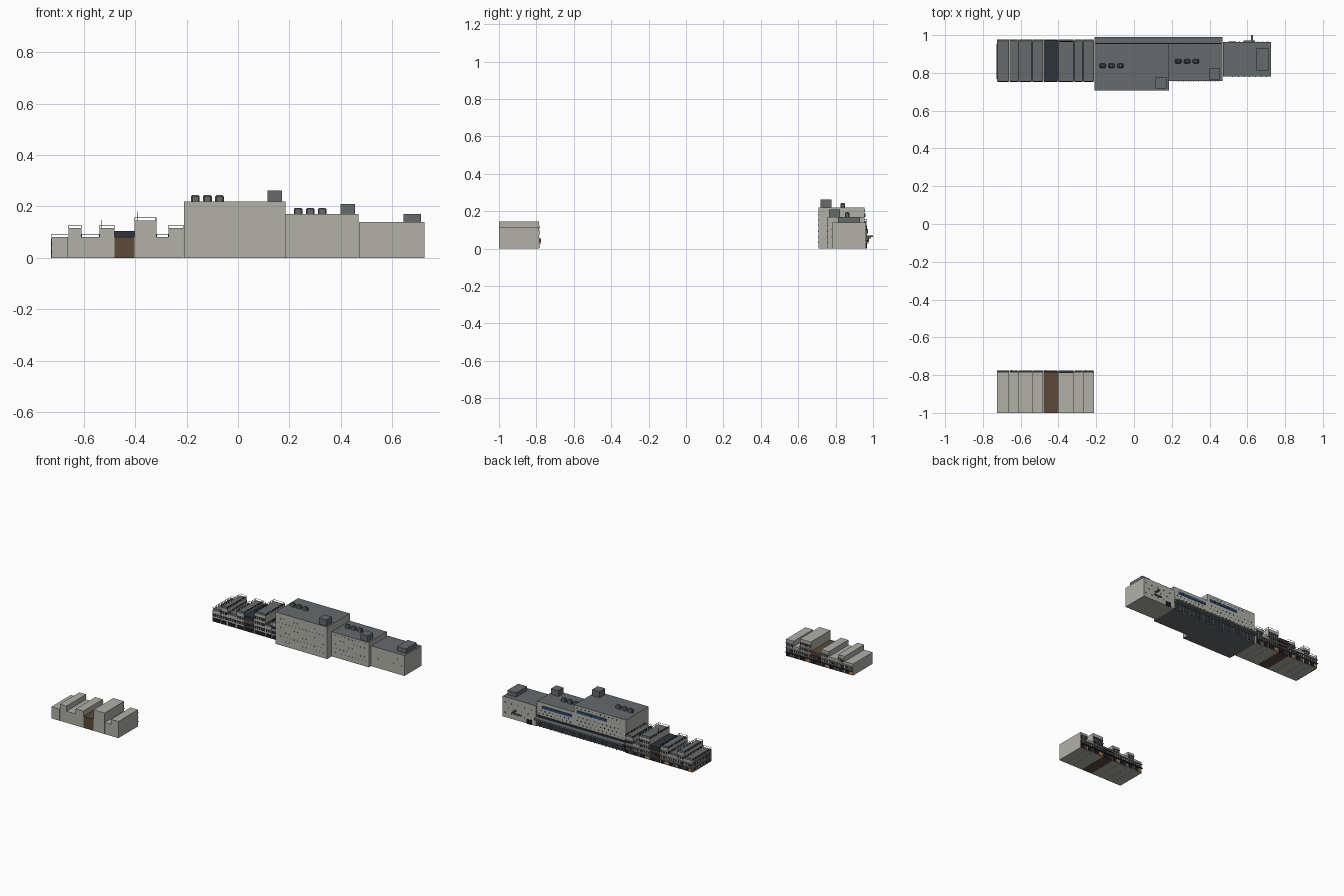
import bpy, bmesh

cube = bpy.data.objects.get("Cube")
if cube:
    bpy.data.objects.remove(cube, do_unlink=True)


def material(name, r, g, b):
    m = bpy.data.materials.new(name)
    m.use_nodes = True
    m.diffuse_color = (r, g, b, 1)
    node = m.node_tree.nodes["Principled BSDF"]
    node.inputs["Base Color"].default_value = (r, g, b, 1)
    node.inputs["Roughness"].default_value = 0.8
    return m


wall = material("pale_stone", .44, .433, .39)
roof = material("slate_grey", .135, .145, .152)
navy = material("dark_navy", .027, .034, .044)
brown = material("brown_brick", .11, .065, .042)
blue = material("blue_glass", .025, .065, .2)
black = material("black_metal", .012, .012, .014)
orange = material("orange_shopfront", .45, .19, .06)
red = material("red_sign", .38, .05, .04)

parts = {}


def box(name, mat, x, y, z):
    """Queue a box given (low, high) pairs; boxes with one name share an object."""
    parts.setdefault((name, mat), []).append((x, y, z))


def build(name, mat, boxes, flat=None, base=False):
    """Make one object from boxes, optionally recolouring horizontal faces."""
    bm = bmesh.new()
    for spans in boxes:
        verts = bmesh.ops.create_cube(bm, size=1)["verts"]
        for v in verts:
            for i, (lo, hi) in enumerate(spans):
                v.co[i] = hi if v.co[i] > 0 else lo
    bm.normal_update()
    if flat:
        for f in bm.faces:
            if f.normal.z > .5 or (base and f.normal.z < -.5):
                f.material_index = 1
    mesh = bpy.data.meshes.new(name)
    bm.to_mesh(mesh)
    bm.free()
    mesh.materials.append(mat)
    if flat:
        mesh.materials.append(flat)
    obj = bpy.data.objects.new(name, mesh)
    bpy.context.collection.objects.link(obj)
    return obj


def out(y, side, a, b):
    """Depth span from a to b outwards from a wall at y."""
    return tuple(sorted((y + side * a, y + side * b)))


FLOOR = .034


def windows(row, x0, x1, top, y, side, mat):
    """Window bands with mullions on every upper floor of one house."""
    z = .038
    while z + .018 < top:
        box(row + "_window_band", navy, (x0 + .004, x1 - .004), out(y, side, 0, .003), (z, z + .017))
        n = max(2, round((x1 - x0) / .017))
        for i in range(1, n):
            x = x0 + (x1 - x0) * i / n
            box(row + "_mullion", mat, (x - .0015, x + .0015), out(y, side, 0, .004), (z, z + .017))
        z += FLOOR


def shop(row, x0, x1, y, side, front, canopy):
    """Glazed shopfront with a coloured door panel and a flat canopy."""
    split = x0 + (x1 - x0) * .45
    box(row + "_shop_glass", black, (split, x1 - .004), out(y, side, 0, .003), (.003, .026))
    box(row + "_shop_panel", front, (x0 + .004, split), out(y, side, 0, .003), (.003, .026))
    box(row + "_shop_canopy", canopy, (x0 + .001, x1 - .001), out(y, side, 0, .012), (.028, .032))


def railing(x0, x1, y0, y1, z, h=.012):
    """Thin posts and rails around a roof edge."""
    t = .0014
    for x in (x0, x1 - t):
        box("roof_rail", black, (x, x + t), (y0, y1), (z + h - t, z + h))
        for i in range(14):
            y = y0 + (y1 - y0 - .003) * i / 13
            box("rail_post", black, (x, x + t), (y, y + .003), (z, z + h))
    for y in (y0, y1 - t):
        box("roof_rail", black, (x0, x1), (y, y + t), (z + h - t, z + h))


# Two facing rows of shop houses: edges and heights
edges = [-.725, -.66, -.609, -.539, -.48, -.402, -.317, -.27, -.212]
tops = [.08, .115, .08, .115, .08, .145, .08, .115]
fronts = [orange, navy, brown, orange, navy, orange, navy, brown]
FY0, FY1, RY0, RY1 = -1, -.787, .755, .965
for i, top in enumerate(tops):
    x0, x1 = edges[i], edges[i + 1] - .001
    mat = brown if i == 4 else wall
    build("near_house_%d" % i, mat, [((x0, x1), (FY0, FY1), (0, top))])
    build("far_house_%d" % i, mat, [((x0, x1), (RY0, RY1), (0, top))], roof)
    for row, y, side in (("near", FY1, 1), ("far_back", RY1, 1), ("far_street", RY0, -1)):
        windows(row, x0, x1, top, y, side, mat)
        if side > 0:
            shop(row, x0, x1, y, side, fronts[i], navy if row == "near" else roof)
            if i % 3 == 1:
                box(row + "_sign", red, (x0 + .01, x0 + .014), out(y, side, 0, .013), (.036, .055))
            for z in (FLOOR * 2 - .01, FLOOR * 3 - .01):
                if z + .005 < top:
                    box(row + "_ledge", mat, (x0, x1), out(y, side, 0, .007), (z, z + .004))
        else:
            box(row + "_shop_glass", black, (x0 + .006, x1 - .006), out(y, side, 0, .003), (.004, .026))
    if i == 4:
        box("hall_roof", navy, (x0, x1), (RY0, RY1 + .008), (top, .105))
    else:
        railing(x0, x1, RY0, RY1, top)

# Thin masts on the far roofs
for x, z0, z1 in ((-.656, .115, .147), (-.53, .115, .147), (-.392, .145, .18), (-.32, .145, .157)):
    box("roof_mast", black, (x - .0007, x + .0007), (.86, .862), (z0, z1))

# Windows on the open end of the far row
for z in (.01, .046):
    box("end_window_band", navy, (-.7275, -.725), (RY0 + .012, RY1 - .012), (z, z + .018))
for i in range(11):
    y = RY0 + .015 + i * .017
    box("end_pilaster", wall, (-.7285, -.725), (y, y + .004), (0, .075))

# Large store blocks: x, y and height
build("tall_block", wall, [((-.21, .185), (.708, .955), (0, .22))], roof, True)
build("middle_block", wall, [((.185, .469), (.757, .955), (0, .17))], roof, True)
build("low_block", wall, [((.47, .725), (.78, .963), (0, .14))], roof)


def punched(name, mat, x0, x1, y, side, zs, step):
    """Grid of small panels, every other row shifted."""
    for r, z in enumerate(zs):
        x = x0 + step * (.5 + .5 * (r % 2))
        while x < x1 - .008:
            box(name, mat, (x, x + .005), out(y, side, 0, .002), (z, z + .006))
            x += step


# Stone panels on the street walls, dark windows on the back
punched("street_panel", wall, -.2, .18, .708, -1, [.03 + .03 * i for i in range(6)], .026)
punched("street_panel", wall, .195, .46, .757, -1, [.03 + .03 * i for i in range(5)], .026)
punched("street_panel", wall, .49, .71, .78, -1, [.06, .1], .06)
punched("back_window", black, -.2, .18, .955, 1, [.09, .115, .14, .2], .03)
punched("back_window", black, .195, .46, .955, 1, [.09, .11], .03)
punched("back_window", black, .48, .72, .963, 1, [.03, .065, .1], .05)

# Blue window strips high on the back
for x0, x1, z in ((-.06, .165, .17), (.2, .43, .13)):
    box("blue_window_strip", blue, (x0, x1), (.955, .959), (z, z + .018))
    for i in range(1, 6):
        x = x0 + (x1 - x0) * i / 6
        box("strip_mullion", navy, (x - .0007, x + .0007), (.955, .96), (z, z + .018))

# Ground floor glazing, columns and the long canopy
box("store_glazing", navy, (-.205, .464), (.955, .959), (.005, .05))
box("upper_glazing", navy, (-.205, .464), (.955, .959), (.066, .078))
box("store_canopy", roof, (-.21, .469), (.955, .99), (.053, .064))
for i in range(24):
    x = -.2 + i * .028
    box("store_column", roof, (x, x + .004), (.955, .962), (0, .053))

# Entrance, porch and projecting sign on the low block
box("side_entrance", black, (.5, .54), (.963, .967), (0, .03))
box("side_porch", roof, (.58, .64), (.963, .972), (.04, .046))
box("sign_arm", roof, (.619, .631), (.963, 1), (.062, .07))

# Roof plant boxes
for x0, x1, y0, y1, z0, z1 in ((.115, .172, .718, .777, .22, .262),
                               (.398, .455, .765, .823, .17, .21),
                               (.645, .713, .812, .93, .14, .17)):
    box("roof_plant_box", roof, (x0, x1), (y0, y1), (z0, z1))

# Roof vents with chamfered tops
vents = []
for start, y, z in ((-.183, .826, .22), (.217, .85, .17)):
    for i in range(3):
        x = start + i * .047
        vents.append(((x, x + .034), (y, y + .024), (z - .006, z + .024)))
        for k in (.006, .019):
            box("vent_grille", navy, (x + k, x + k + .009), (y + .006, y + .018), (z + .02, z + .0245))
vent = build("roof_vents", roof, vents)
bevel = vent.modifiers.new("chamfer", "BEVEL")
bevel.width = .005
bevel.segments = 1

for (name, mat), boxes in parts.items():
    build(name, mat, boxes)
